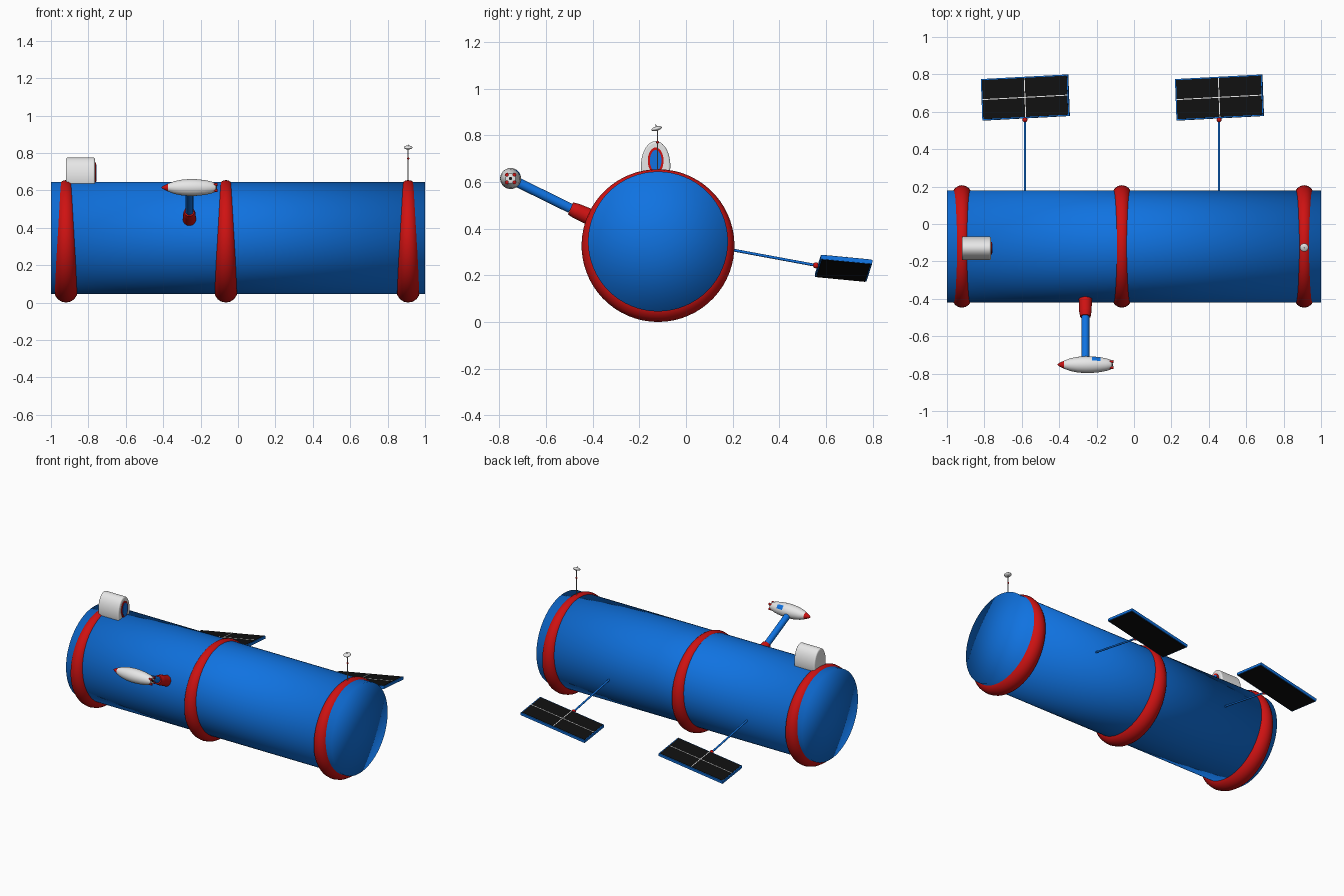
import bpy, bmesh, math
from mathutils import Vector, Matrix

cube = bpy.data.objects.get("Cube")
if cube:
    bpy.data.objects.remove(cube, do_unlink=True)


def material(name, r, g, b):
    m = bpy.data.materials.new(name)
    m.use_nodes = True
    m.diffuse_color = (r, g, b, 1)
    m.node_tree.nodes["Principled BSDF"].inputs["Base Color"].default_value = (r, g, b, 1)
    return m


BLUE = material("blue", 0.005, 0.17, 0.75)
RED = material("red", 0.62, 0.006, 0.006)
WHITE = material("white", 0.8, 0.8, 0.8)
BLACK = material("black", 0.005, 0.005, 0.005)
GREY = material("grey", 0.35, 0.35, 0.36)


def finish(bm, name, mats, angle=40):
    """Turn a bmesh into an object, smooth below the given edge angle."""
    bmesh.ops.recalc_face_normals(bm, faces=bm.faces)
    mesh = bpy.data.meshes.new(name)
    bm.to_mesh(mesh)
    bm.free()
    for m in mats:
        mesh.materials.append(m)
    for p in mesh.polygons:
        p.use_smooth = True
    if angle < 180:
        mesh.set_sharp_from_angle(angle=math.radians(angle))
    ob = bpy.data.objects.new(name, mesh)
    bpy.context.collection.objects.link(ob)
    return ob


def tube(name, mat, start, end, r0, r1=None, segs=24, scale=(1, 1), angle=40):
    """Round bar between two points; scale squashes the section."""
    start, end = Vector(start), Vector(end)
    d = end - start
    bm = bmesh.new()
    bmesh.ops.create_cone(bm, cap_ends=True, cap_tris=True, segments=segs,
                          radius1=r0, radius2=r0 if r1 is None else r1, depth=d.length)
    turn = d.to_track_quat('Z', 'Y').to_matrix().to_4x4()
    bm.transform(Matrix.Translation((start + end) / 2) @ turn @ Matrix.Diagonal((*scale, 1, 1)))
    return finish(bm, name, [mat], angle)


def ball(name, mat, at, r, squash=1, tilt=0):
    bm = bmesh.new()
    bmesh.ops.create_uvsphere(bm, u_segments=20, v_segments=12, radius=r)
    bm.transform(Matrix.Translation(at) @ Matrix.Rotation(tilt, 4, 'X') @ Matrix.Diagonal((1, 1, squash, 1)))
    return finish(bm, name, [mat])


def box(name, mat, frame, at, size):
    bm = bmesh.new()
    bmesh.ops.create_cube(bm, size=1)
    bm.transform(frame @ Matrix.Translation(at) @ Matrix.Diagonal((*size, 1)))
    return finish(bm, name, [mat])


def loft(bm, rings):
    """Skin closed rings of points, returning the faces row by row."""
    rows = [[bm.verts.new(p) for p in ring] for ring in rings]
    n = len(rows[0])
    return [[bm.faces.new((a[j], a[(j + 1) % n], b[(j + 1) % n], b[j])) for j in range(n)]
            for a, b in zip(rows, rows[1:])]


AXIS_Y = -0.12

# Main hull
tube("hull", BLUE, (-1, AXIS_Y, 0.345), (1, AXIS_Y, 0.345), 0.3, segs=64, angle=180)


# Hull bands, fatter towards the underside
def band(name, x):
    bm = bmesh.new()
    rings = []
    for i in range(65):
        a = math.tau * i / 64
        minor = 0.0515 - 0.0115 * math.sin(a)
        ring = []
        for j in range(16):
            b = math.tau * j / 16
            r = 0.276 + minor * math.cos(b)
            ring.append((x + minor * math.sin(b), AXIS_Y + r * math.cos(a), 0.339 + r * math.sin(a)))
        rings.append(ring)
    loft(bm, rings)
    bmesh.ops.remove_doubles(bm, verts=bm.verts, dist=1e-5)
    finish(bm, name, [RED], 180)


for name, x in (("rear_band", -0.92), ("middle_band", -0.065), ("front_band", 0.91)):
    band(name, x)

# Hangar pod with its framed door
pod = tube("hangar", WHITE, (-0.92, -0.13, 0.67), (-0.765, -0.13, 0.67), 0.063, segs=40)
for v in pod.data.vertices:
    v.co.z = 0.67 + (v.co.z - 0.67) * 1.67
bev = pod.modifiers.new("soft_rim", 'BEVEL')
bev.width, bev.segments = 0.008, 3
for name, mat, depth, ry, rz in (("door_frame", RED, 0.005, 0.034, 0.056), ("door", BLUE, 0.008, 0.025, 0.045)):
    plate = tube(name, mat, (-0.767, -0.13, 0.692), (-0.765 + depth, -0.13, 0.692), ry, segs=32)
    for v in plate.data.vertices:
        v.co.z = 0.692 + (v.co.z - 0.692) * rz / ry

# Antenna mast and dish
tube("antenna_mast", GREY, (0.91, -0.122, 0.63), (0.91, -0.122, 0.83), 0.003, segs=10)
ball("antenna_joint", RED, (0.91, -0.122, 0.77), 0.006)
ball("antenna_dish", WHITE, (0.91, -0.126, 0.829), 0.023, 0.4, math.radians(15))
tube("antenna_tip", GREY, (0.91, -0.127, 0.83), (0.91, -0.13, 0.846), 0.002, segs=8)

# Docking arm
foot, collar, wrist = Vector((-0.26, -0.39, 0.44)), Vector((-0.26, -0.495, 0.487)), Vector((-0.26, -0.735, 0.605))
neck = foot.lerp(collar, 0.75)
tube("arm_socket", RED, foot, neck, 0.036, 0.033)
tube("arm_collar", RED, neck, collar, 0.033, 0.028)
tube("arm", BLUE, collar, wrist, 0.021)

# Docked shuttle: lathed body, red nose, blue window
SHIP_Y, SHIP_Z = -0.752, 0.615
profile = [(-0.41, 0.001), (-0.40, 0.009), (-0.373, 0.022), (-0.34, 0.034), (-0.30, 0.042),
           (-0.26, 0.045), (-0.225, 0.0445), (-0.18, 0.040), (-0.15, 0.034), (-0.13, 0.028),
           (-0.118, 0.022), (-0.115, 0.001)]
bm = bmesh.new()
SEGS = 36
rows = loft(bm, [[(x, SHIP_Y + r * math.cos(math.tau * j / SEGS), SHIP_Z + r * math.sin(math.tau * j / SEGS))
                  for j in range(SEGS)] for x, r in profile])
for i, row in enumerate(rows):
    for j, f in enumerate(row):
        x = f.calc_center_median().x
        if x < -0.373:
            f.material_index = 1
        elif -0.225 < x < -0.18 and 2 <= j < 6:
            f.material_index = 2
bmesh.ops.holes_fill(bm, edges=bm.edges)
finish(bm, "shuttle", [WHITE, RED, BLUE], 50)
for k in range(4):
    a = math.radians(45 + 90 * k)
    y, z = SHIP_Y + 0.023 * math.cos(a), SHIP_Z + 0.023 * math.sin(a)
    tube("thruster_%d" % (k + 1), RED, (-0.135, y, z), (-0.11, y, z), 0.005, 0.008, segs=12)
tube("exhaust", BLACK, (-0.12, SHIP_Y, SHIP_Z), (-0.112, SHIP_Y, SHIP_Z), 0.007, segs=12)

# Solar panels on booms
ax = Vector((0.47, 0.025, 0.077)).normalized()
az = ax.cross(Vector((-0.01, 0.225, -0.022))).normalized()
ay = az.cross(ax)
tilt = Matrix((ax, ay, az)).transposed().to_4x4()
for side, x in (("right", -0.583), ("left", 0.455)):
    tube(side + "_boom", BLUE, (x, 0.16, 0.316), (x, 0.56, 0.242), 0.006, segs=12)
    ball(side + "_boom_joint", RED, (x, 0.557, 0.243), 0.013)
    frame = Matrix.Translation((x + 0.002, 0.676, 0.23)) @ tilt
    box(side + "_panel", BLUE, frame, (0, 0, 0), (0.472, 0.222, 0.018))
    for part, s in (("top", 1), ("under", -1)):
        box("%s_panel_%s_cells" % (side, part), BLACK, frame, (0, 0, s * 0.009), (0.46, 0.21, 0.004))
    box(side + "_panel_long_line", WHITE, frame, (0, 0, 0.011), (0.46, 0.005, 0.003))
    box(side + "_panel_cross_line", WHITE, frame, (0, 0, 0.011), (0.005, 0.21, 0.003))
